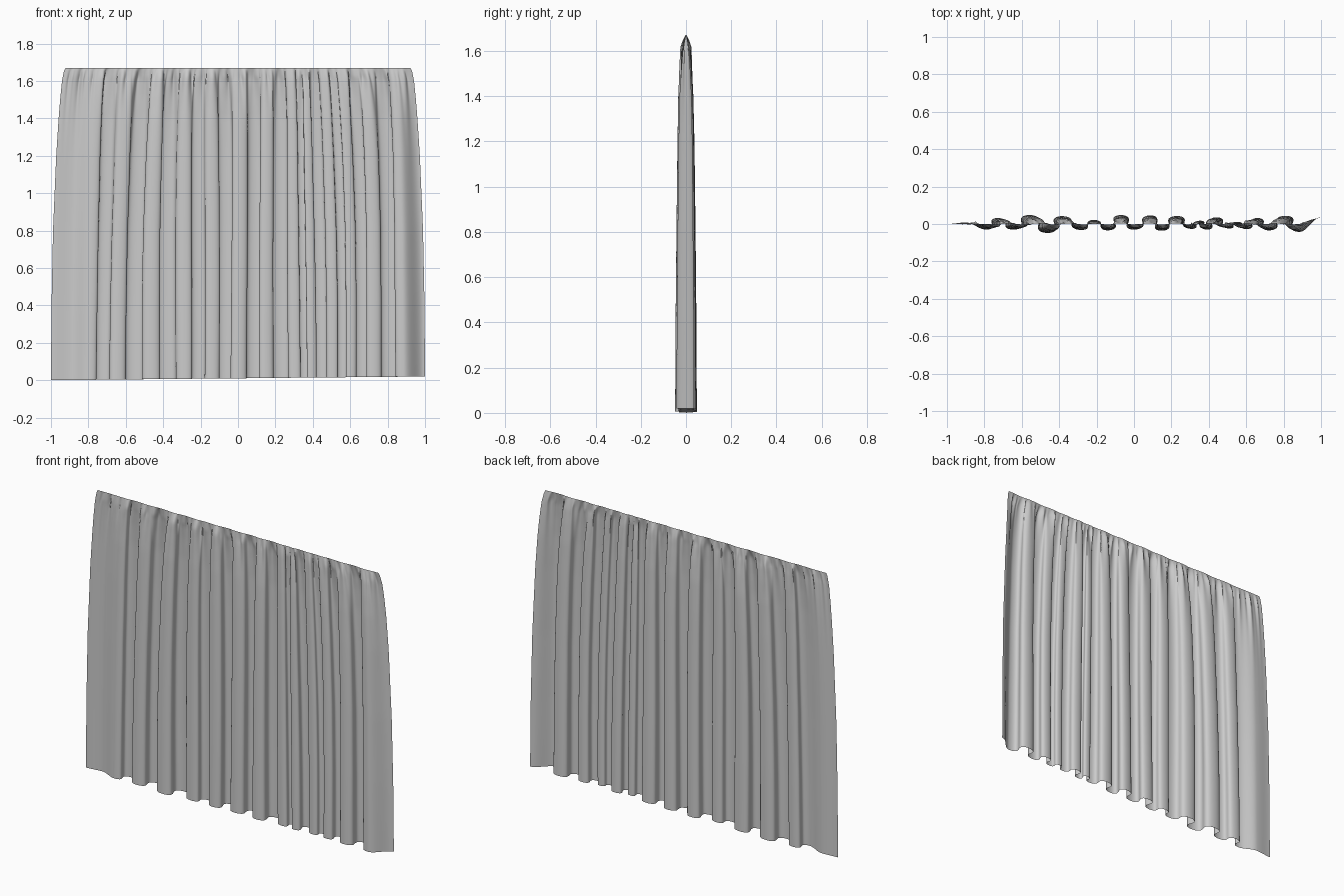
import bpy, math, random

if "Cube" in bpy.data.objects:
    bpy.data.objects.remove(bpy.data.objects["Cube"])

random.seed(4)
TOP = 1.67

# Crests of the hem folds, left to right: x, y
CRESTS = [(-1, 0), (-.9, .008), (-.79, -.03), (-.73, .032), (-.645, -.03),
          (-.56, .048), (-.46, -.048), (-.385, .042), (-.28, -.032), (-.215, .022),
          (-.14, -.034), (-.07, .048), (.0, -.03), (.09, .046), (.145, -.036),
          (.23, .043), (.31, -.026), (.355, .018), (.39, -.03), (.44, .036),
          (.51, -.024), (.555, .012), (.60, -.028), (.66, .032), (.72, -.034),
          (.81, .044), (.885, -.042), (1, .036)]
# Distance below the rod: half width, fold depth
WIDTH = [(0, .922), (.015, .930), (.07, .941), (.17, .951), (.27, .959),
         (.47, .972), (.87, .989), (1.27, .997), (1.67, 1)]
DEPTH = [(0, .06), (.03, .2), (.07, .36), (.15, .52), (.27, .68),
         (.47, .78), (.87, .88), (1.27, .96), (1.67, 1)]
STEPS, ROWS = 18, 56


def lookup(table, t):
    for (a, va), (b, vb) in zip(table, table[1:]):
        if t <= b:
            return va + (vb - va) * (t - a) / (b - a)
    return table[-1][1]


# Hem curve with overlapping S-shaped folds: flat x, overhang, y
hem = []
for i, ((x0, y0), (x1, y1)) in enumerate(zip(CRESTS, CRESTS[1:])):
    lap = 0 if i in (0, 1, len(CRESTS) - 2) else min(.24 * abs(y0 - y1), .32 * (x1 - x0))
    for k in range(STEPS):
        p = math.pi * k / STEPS
        hem.append((x0 + (x1 - x0) * k / STEPS, lap * math.sin(2 * p),
                    (y0 + y1) / 2 + (y0 - y1) / 2 * math.cos(p)))
hem.append((1, 0, CRESTS[-1][1]))

# Small random gathers that fade out below the rod
waves = [(random.uniform(70, 190), random.uniform(0, 6.28)) for _ in range(4)]


def gather(x):
    return sum(math.sin(f * x + o) for f, o in waves) / 4


verts = []
for r in range(ROWS + 1):
    t = TOP * (r / ROWS) ** 1.7
    w, d = lookup(WIDTH, t), lookup(DEPTH, t)
    g = math.exp(-t / .13) * min(1, t / .05)
    for x, lap, y in hem:
        edge = min(1, (1 - abs(x)) / .08)
        bottom = .01 + .01 * x
        sway = .012 * math.sin(9 * x + 1.5 * t) * edge * (1 - t / TOP)
        verts.append(((x + sway) * w + lap * min(1, d * 1.05) + .012 * g * edge * gather(x + 5),
                      y * d + .022 * g * edge * gather(x),
                      TOP - t * (TOP - bottom) / TOP))

n = len(hem)
faces = [(r * n + c, (r + 1) * n + c, (r + 1) * n + c + 1, r * n + c + 1)
         for r in range(ROWS) for c in range(n - 1)]

# Curtain cloth
mesh = bpy.data.meshes.new("curtain")
mesh.from_pydata(verts, [], faces)
mesh.shade_smooth()
curtain = bpy.data.objects.new("curtain", mesh)
bpy.context.collection.objects.link(curtain)
